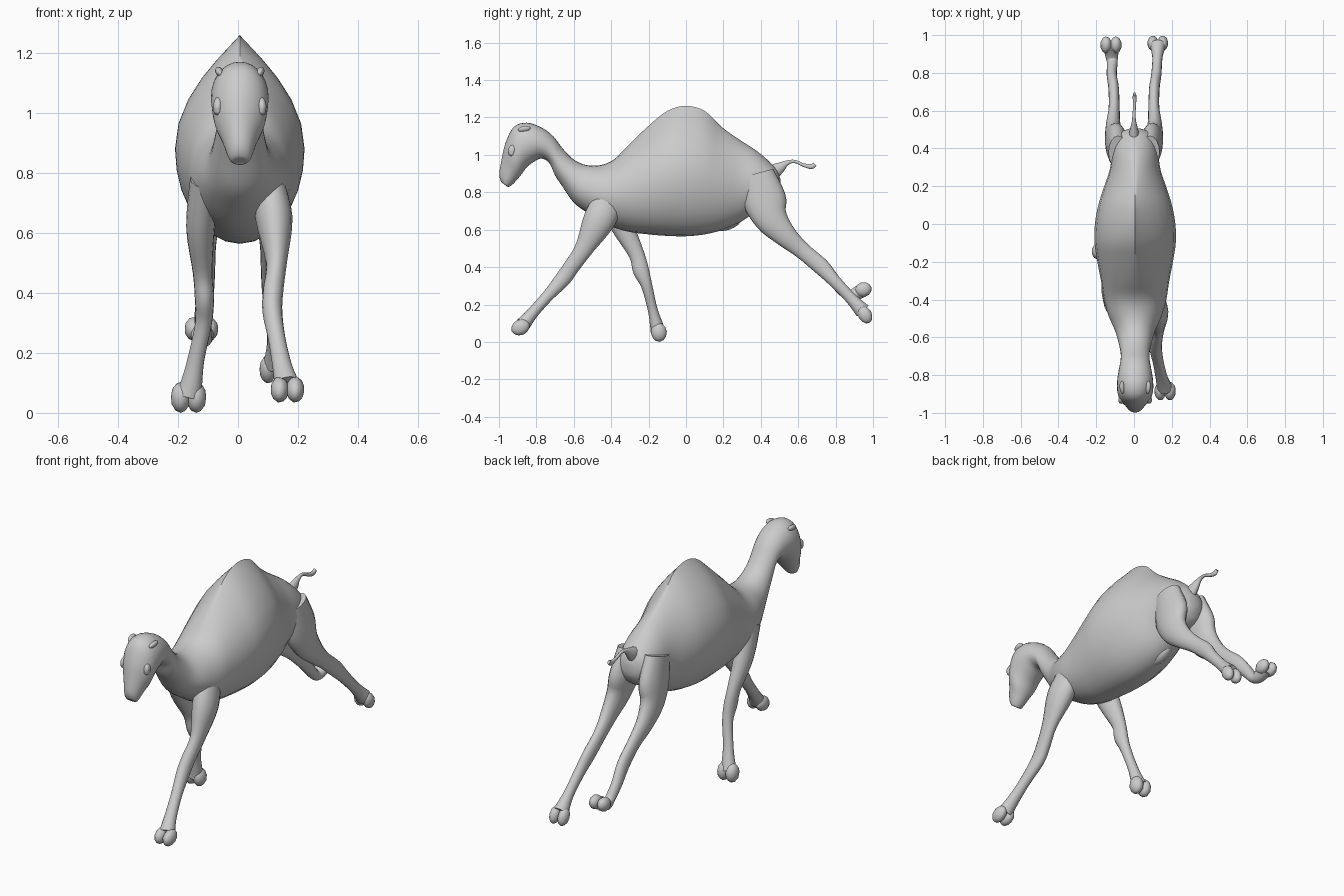
import bpy, bmesh, math
from mathutils import Vector

N = 28  # sides of every lofted section


def refine(rows, steps):
    """Catmull-Rom interpolation of parameter rows."""
    out = []
    for i in range(len(rows) - 1):
        a, b, c, d = (rows[max(0, min(len(rows) - 1, i + k))] for k in (-1, 0, 1, 2))
        for s in range(steps):
            t = s / steps
            out.append([0.5 * (2 * q + (r - p) * t + (2 * p - 5 * q + 4 * r - u) * t * t
                               + (3 * q - p - 3 * r + u) * t ** 3)
                        for p, q, r, u in zip(a, b, c, d)])
    return out + [list(rows[-1])]


def loft(name, rings):
    """Skin a list of closed rings and close both ends."""
    bm = bmesh.new()
    vs = [[bm.verts.new(p) for p in ring] for ring in rings]
    for a, b in zip(vs, vs[1:]):
        for i in range(len(a)):
            j = (i + 1) % len(a)
            bm.faces.new((a[i], a[j], b[j], b[i]))
    for end in (vs[0], vs[-1]):
        mid = bm.verts.new(sum((v.co for v in end), Vector()) / len(end))
        for i in range(len(end)):
            bm.faces.new((end[i], end[(i + 1) % len(end)], mid))
    return finish(name, bm)


def finish(name, bm):
    bmesh.ops.recalc_face_normals(bm, faces=bm.faces)
    me = bpy.data.meshes.new(name)
    bm.to_mesh(me)
    bm.free()
    ob = bpy.data.objects.new(name, me)
    bpy.context.collection.objects.link(ob)
    bpy.context.view_layer.objects.active = ob
    bpy.ops.object.select_all(action='DESELECT')
    ob.select_set(True)
    bpy.ops.object.shade_smooth_by_angle(angle=math.radians(50))
    return ob


def body_ring(row):
    """Section between a top and a bottom point; peak > 1 pinches the upper half."""
    ty, tz, by, bz, w, peak = row
    top, bot = Vector((0.006, ty, tz)), Vector((0.006, by, bz))
    mid = bot.lerp(top, 0.46)
    ring = []
    for i in range(N):
        a = 2 * math.pi * i / N
        c, s = math.cos(a), math.sin(a)
        axis = (top - mid) * c if c > 0 else (bot - mid) * -c
        power = peak if c > 0 else 1
        ring.append(mid + axis + Vector((math.copysign(w * abs(s) ** power, s), 0, 0)))
    return ring


def limb(name, rows, n=16):
    """Tube along x, y, z with a sideways and a fore-aft radius per row."""
    rows = refine(rows, 4)
    pts = [Vector(r[:3]) for r in rows]
    rings = []
    for i, (p, r) in enumerate(zip(pts, rows)):
        t = (pts[min(i + 1, len(pts) - 1)] - pts[max(i - 1, 0)]).normalized()
        v = t.cross(Vector((1, 0, 0))).normalized()
        u = v.cross(t)
        rings.append([p + u * r[3] * math.cos(2 * math.pi * k / n)
                      + v * r[4] * math.sin(2 * math.pi * k / n) for k in range(n)])
    return loft(name, rings)


def blob(name, loc, size, rot=(0, 0, 0), sub=3):
    """Stretched ball."""
    bm = bmesh.new()
    bmesh.ops.create_icosphere(bm, subdivisions=sub, radius=1)
    ob = finish(name, bm)
    ob.location, ob.scale, ob.rotation_euler = loc, size, rot
    return ob


# torso with hump: top y, z, bottom y, z, half width, peak
torso = [
    (.505, .87, .505, .80, .03, 1), (.49, .91, .49, .77, .07, 1),
    (.46, .95, .46, .735, .10, 1.1), (.38, 1.02, .38, .70, .12, 1.2),
    (.28, 1.085, .29, .64, .135, 1.4), (.19, 1.15, .20, .60, .165, 1.7),
    (.10, 1.235, .10, .575, .195, 2.1), (0, 1.262, 0, .565, .213, 2.2),
    (-.10, 1.235, -.10, .567, .215, 2), (-.20, 1.155, -.20, .575, .20, 1.7),
    (-.30, 1.06, -.31, .59, .18, 1.3), (-.38, .98, -.42, .625, .165, 1.1),
    (-.45, .947, -.52, .685, .14, 1)]

# neck and hanging head
neck_head = [
    (-.53, .945, -.60, .745, .105, 1), (-.60, .975, -.66, .83, .087, 1),
    (-.66, 1.035, -.70, .89, .077, 1), (-.71, 1.10, -.73, .955, .077, 1),
    (-.77, 1.145, -.77, .98, .086, 1), (-.85, 1.172, -.81, .965, .095, 1),
    (-.92, 1.15, -.85, .935, .095, 1), (-.963, 1.07, -.88, .895, .084, 1.1),
    (-.985, .98, -.905, .865, .060, 1.1), (-.998, .90, -.93, .84, .043, 1),
    (-.99, .86, -.95, .828, .030, 1), (-.975, .845, -.96, .835, .012, 1)]
loft("torso_neck_head", [body_ring(r) for r in refine(torso + neck_head, 4)])

# front legs: the +x one reaches forward, the -x one stands under the chest
limb("front_leg_reaching", [
    (.10, -.40, .78, .05, .08), (.12, -.465, .65, .062, .085), (.128, -.545, .50, .035, .050),
    (.117, -.61, .405, .034, .043), (.115, -.66, .335, .033, .042), (.130, -.74, .245, .029, .031),
    (.148, -.82, .155, .033, .031), (.163, -.87, .095, .042, .040)])
limb("front_leg_standing", [
    (-.11, -.41, .78, .05, .08), (-.125, -.34, .62, .048, .062), (-.118, -.265, .47, .033, .042),
    (-.112, -.24, .38, .032, .043), (-.115, -.21, .30, .028, .030), (-.140, -.18, .18, .028, .026),
    (-.155, -.16, .10, .036, .034), (-.165, -.15, .06, .045, .040)])

# hind legs share the thigh and shank, then split at the fetlock
shank = [(.085, .38, .90, .05, .09), (.092, .42, .76, .058, .115), (.105, .455, .66, .050, .090),
         (.110, .53, .57, .038, .062), (.105, .62, .49, .029, .045), (.108, .72, .405, .028, .044),
         (.118, .79, .33, .027, .034)]
limb("hind_leg_right", shank + [(.124, .88, .235, .027, .031), (.126, .945, .165, .042, .042)])
limb("hind_leg_left", [(-r[0],) + r[1:] for r in shank] + [
    (-.115, .85, .262, .028, .028), (-.118, .89, .25, .034, .032), (-.12, .94, .275, .044, .038)])

# two-toed feet: centre, toe size, pitch
feet = {
    "front_foot_reaching": ((.165, -.885, .078), (.031, .052, .042), .45),
    "front_foot_standing": ((-.165, -.145, .052), (.034, .043, .052), .1),
    "hind_foot_right": ((.126, .957, .145), (.029, .037, .050), .5),
    "hind_foot_left": ((-.122, .948, .280), (.031, .046, .040), .25)}
for name, ((x, y, z), size, pitch) in feet.items():
    for side in (-1, 1):
        blob(name + "_toe", (x + side * .026, y, z), size, (pitch, 0, 0), 2)

# tail with a thin tuft
limb("tail", [(0, .46, .905, .03, .045), (0, .50, .93, .022, .032), (.0, .54, .957, .012, .014),
              (.0, .58, .965, .008, .009), (.003, .63, .945, .008, .010),
              (.003, .67, .938, .010, .014), (.003, .69, .95, .008, .012)], 10)

# belly sheath, brows, eyes and ears
blob("belly_sheath", (0, .225, .635), (.035, .075, .035), (.35, 0, 0))
for s in (-1, 1):
    blob("brow", (.006 + s * .070, -.925, 1.025), (.018, .026, .032), (-.5, 0, s * .3))
    blob("eye", (.006 + s * .073, -.932, 1.010), (.015, .018, .017))
    blob("ear", (.006 + s * .068, -.865, 1.138), (.013, .034, .017), (.2, s * .5, 0))
